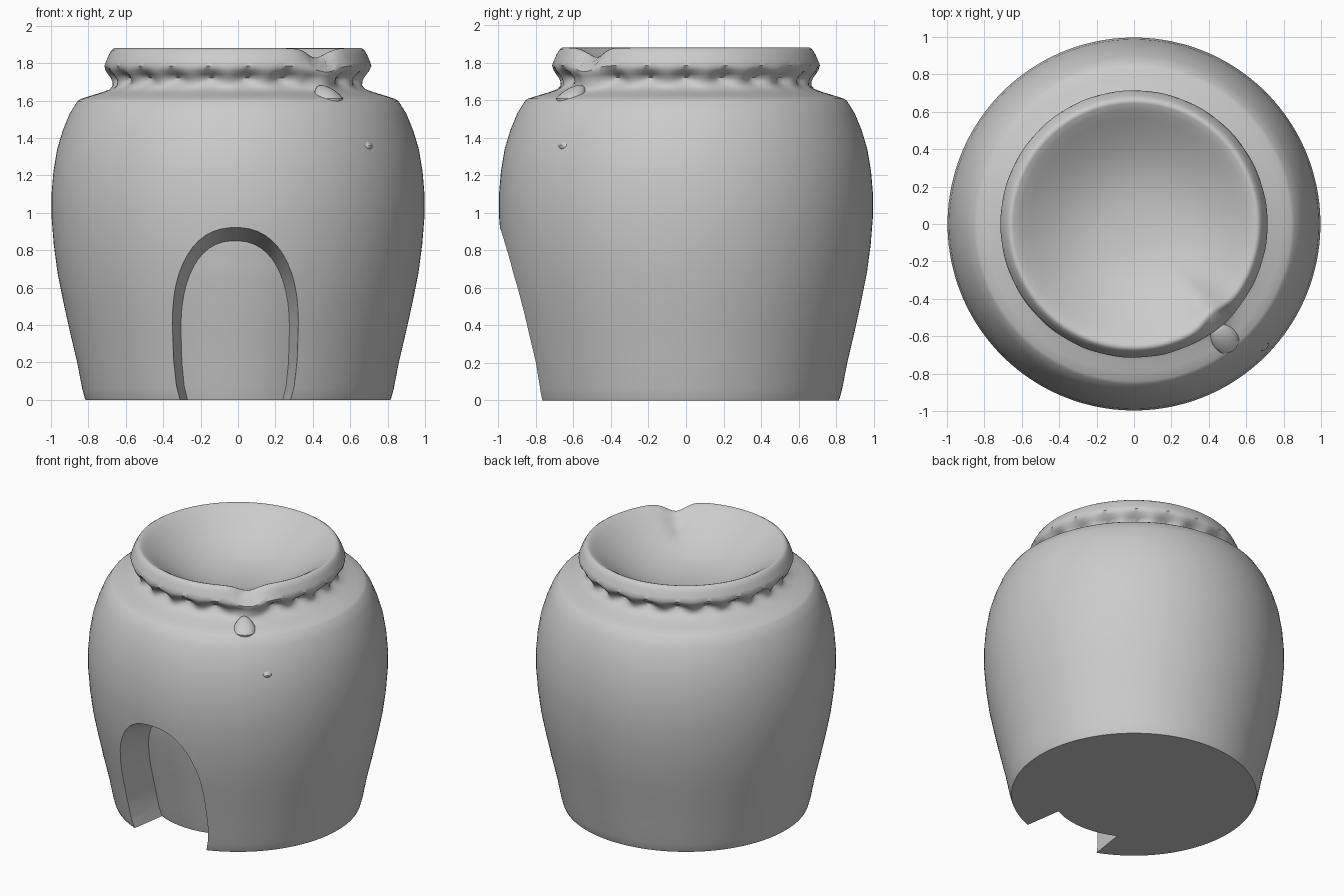
import bpy, bmesh
from math import sin, cos, pi, sqrt, exp, radians
from mathutils import Vector

if "Cube" in bpy.data.objects:
    bpy.data.objects.remove(bpy.data.objects["Cube"])

SEG = 168
SPILL = radians(-49)          # direction of the spill on the rim

# (radius, height) of the outer wall, collar and bowl
WALL = [(0.82, 0.012), (0.833, 0.06), (0.86, 0.2), (0.90, 0.37), (0.935, 0.53), (0.965, 0.68),
        (0.985, 0.83), (0.997, 0.98), (0.997, 1.1), (0.987, 1.22), (0.967, 1.34),
        (0.937, 1.44), (0.90, 1.53), (0.858, 1.597)]
COLLAR = [(0.84, 1.609), (0.79, 1.625), (0.73, 1.643), (0.685, 1.66), (0.67, 1.68), (0.672, 1.70),
          (0.68, 1.72), (0.695, 1.74), (0.708, 1.76), (0.715, 1.785), (0.705, 1.81),
          (0.69, 1.845), (0.675, 1.87)]
BOWL = [(0.66, 1.88), (0.645, 1.876), (0.61, 1.855), (0.56, 1.82), (0.49, 1.772), (0.40, 1.72),
        (0.30, 1.675), (0.18, 1.645), (0.06, 1.635)]


def new_object(name, bm):
    bmesh.ops.recalc_face_normals(bm, faces=bm.faces[:])
    mesh = bpy.data.meshes.new(name)
    bm.to_mesh(mesh)
    bm.free()
    ob = bpy.data.objects.new(name, mesh)
    bpy.context.collection.objects.link(ob)
    return ob


def wall_radius(z):
    for (r0, z0), (r1, z1) in zip(WALL, WALL[1:]):
        if z <= z1:
            return r0 + (r1 - r0) * (z - z0) / (z1 - z0)
    return WALL[-1][0]


def shaped(r, z, a):
    """Add the pinched scallops under the collar and the dip of the spill."""
    d = (a - SPILL + pi) % (2 * pi) - pi
    spill = exp(-(d / 0.14) ** 2)
    if 1.63 < z < 1.8 and r > 0.665:
        pinch = 0.5 + 0.5 * cos(a * 21)
        depth = exp(-((z - 1.72) / 0.035) ** 2)
        r -= 0.045 * pinch * depth * (1 - spill)
        r += (0.72 - r) * 0.8 * spill * (z > 1.65)     # spill fills the groove
    if z > 1.72 and r > 0.45:
        z -= 0.05 * spill * min(1, (z - 1.72) / 0.1)
    if z > 1.8 and r > 0.6:
        r -= 0.03 * spill
    return r, z


# Pot: one closed lathe of wall, collar and bowl
bm = bmesh.new()
rings = []
for r, z in [(0.815, 0)] + WALL + COLLAR + BOWL:
    ring = []
    for i in range(SEG):
        a = 2 * pi * i / SEG
        rr, zz = shaped(r, z, a)
        ring.append(bm.verts.new((rr * cos(a), rr * sin(a), zz)))
    rings.append(ring)
for lo, hi in zip(rings, rings[1:]):
    for i in range(SEG):
        j = (i + 1) % SEG
        bm.faces.new((lo[i], lo[j], hi[j], hi[i]))
bm.faces.new(rings[0])
bm.faces.new(rings[-1])
pot = new_object("pot_body", bm)

# Door cutter: tapered arch whose back follows the curve of the wall
rows = [(-0.08, 0.25), (0.0, 0.255), (0.07, 0.272), (0.2, 0.285)]
for i in range(13):
    t = pi / 2 * i / 12.4
    rows.append((0.38 + 0.47 * sin(t) ** 0.9, 0.29 * cos(t) ** 0.85))
bm = bmesh.new()
COLS = 13
back, front = [], []
for z, w in rows:
    b, f = [], []
    for j in range(COLS):
        x = w * (2 * j / (COLS - 1) - 1)
        R = wall_radius(max(z, 0)) - 0.26
        y = -sqrt(R * R - x * x)
        k = 1.5
        b.append(bm.verts.new((x - 0.015, y, z)))
        f.append(bm.verts.new((x * (1 + 0.16 * k) - 0.015, y - 0.27 * k, z * (1 + 0.085 * k))))
    back.append(b)
    front.append(f)
for grid in (back, front):
    for lo, hi in zip(grid, grid[1:]):
        for j in range(COLS - 1):
            bm.faces.new((lo[j], lo[j + 1], hi[j + 1], hi[j]))
for i in range(len(rows) - 1):
    for j in (0, COLS - 1):
        bm.faces.new((back[i][j], back[i + 1][j], front[i + 1][j], front[i][j]))
for i in (0, len(rows) - 1):
    for j in range(COLS - 1):
        bm.faces.new((back[i][j], back[i][j + 1], front[i][j + 1], front[i][j]))
cutter = new_object("door_cutter", bm)
cutter.hide_render = True
cutter.hide_set(True)

cut = pot.modifiers.new("door", 'BOOLEAN')
cut.operation = 'DIFFERENCE'
cut.solver = 'EXACT'
cut.object = cutter
bpy.context.view_layer.objects.active = pot
pot.select_set(True)
bpy.ops.object.modifier_apply(modifier=cut.name)
bpy.data.objects.remove(cutter)


# Drips: tapered blobs below the spill
def drip(name, loc, size, tail):
    bm = bmesh.new()
    bmesh.ops.create_uvsphere(bm, u_segments=20, v_segments=12, radius=1)
    up = Vector(tail)
    for v in bm.verts:
        h = max(0, v.co.z)
        v.co = Vector(loc) + Vector([c * s * (1 - 0.4 * h) for c, s in zip(v.co, size)]) + up * h
    return new_object(name, bm)


drips = [drip("large_drip", (0.485, -0.615, 1.61), (0.078, 0.078, 0.07), (-0.04, 0.05, 0.03)),
         drip("small_drip", (0.68, -0.64, 1.36), (0.04, 0.04, 0.035), (-0.045, 0.045, 0.06))]

# Smooth shading with crisp door and base edges
for ob in [pot] + drips:
    bpy.ops.object.select_all(action='DESELECT')
    ob.select_set(True)
    bpy.context.view_layer.objects.active = ob
    bpy.ops.object.shade_smooth_by_angle(angle=radians(50))
